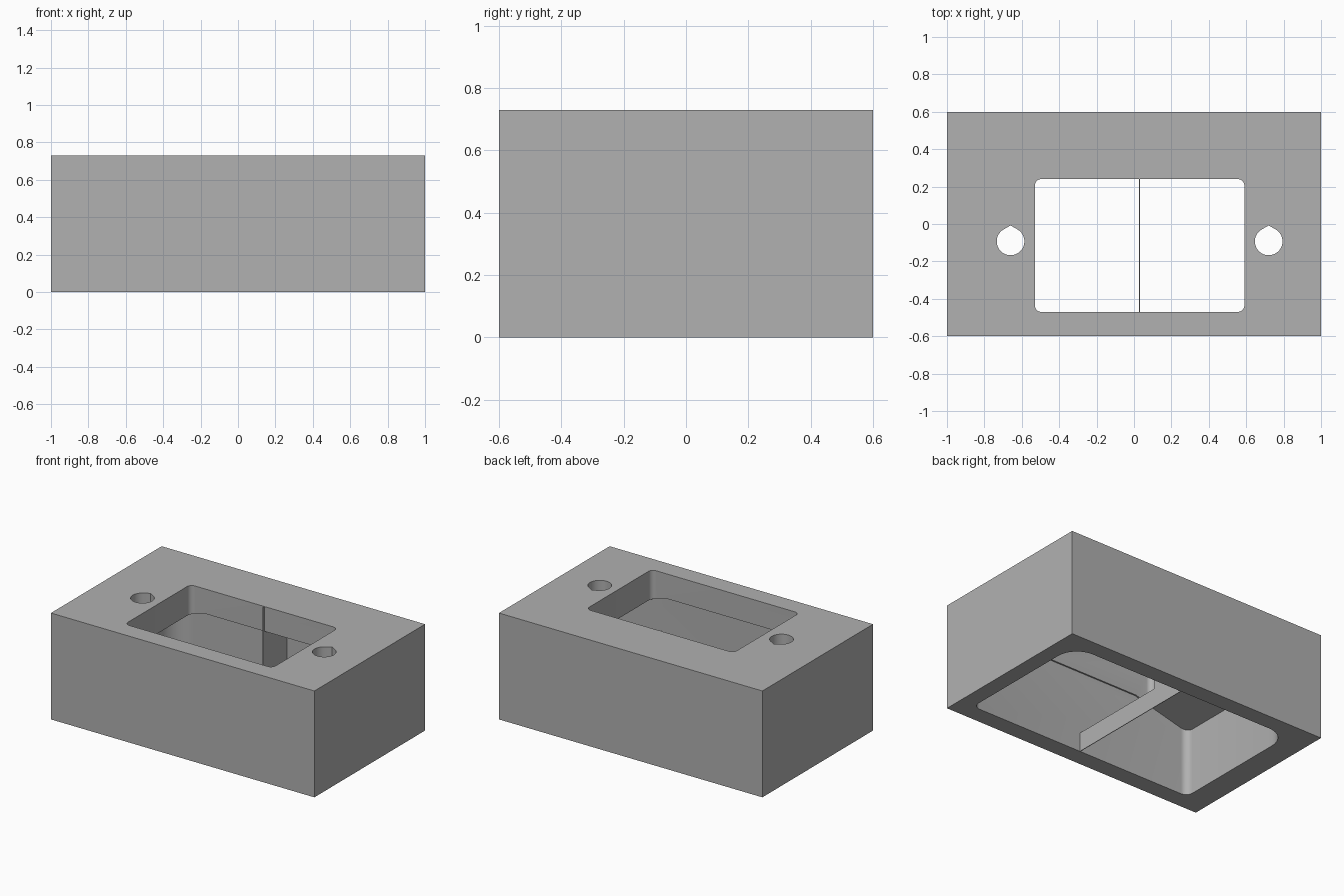
import bpy, bmesh, math
from mathutils import Vector

cube = bpy.data.objects.get("Cube")
if cube:
    bpy.data.objects.remove(cube, do_unlink=True)

HEIGHT, MID_X = 0.73, 0.03      # overall height, centre line of the openings
CEILING = 0.56                  # flat part of the cavity roof

grey = bpy.data.materials.new("plain grey")
grey.use_nodes = True
colour = (0.44, 0.44, 0.44, 1)
grey.diffuse_color = colour
grey.node_tree.nodes["Principled BSDF"].inputs["Base Color"].default_value = colour


def rounded_rect(x0, x1, y0, y1, front_r, back_r, steps=8):
    """Counter-clockwise outline with separate front and back corner radii."""
    corners = [(x1, y0, -1, 1, front_r, -90), (x1, y1, -1, -1, back_r, 0),
               (x0, y1, 1, -1, back_r, 90), (x0, y0, 1, 1, front_r, 180)]
    points = []
    for x, y, sx, sy, r, start in corners:
        for i in range(steps + 1):
            a = math.radians(start + 90 * i / steps)
            points.append((x + sx * r + r * math.cos(a), y + sy * r + r * math.sin(a)))
    return points


def teardrop(cx, cy, r, tip, steps=32):
    """Circle with a shallow point toward the back."""
    half = math.acos(r / tip)
    points = [(cx, cy + tip)]
    for i in range(steps + 1):
        a = math.pi / 2 + half + (2 * math.pi - 2 * half) * i / steps
        points.append((cx + r * math.cos(a), cy + r * math.sin(a)))
    return points


def prism(name, outline, z0, z1, planes=()):
    """Extrude an outline upward and trim it with planes given as (point, normal)."""
    bm = bmesh.new()
    base = bm.faces.new([bm.verts.new((x, y, z0)) for x, y in outline])
    top = bmesh.ops.extrude_face_region(bm, geom=[base])["geom"]
    bmesh.ops.translate(bm, vec=(0, 0, z1 - z0),
                        verts=[v for v in top if isinstance(v, bmesh.types.BMVert)])
    for point, normal in planes:
        bmesh.ops.bisect_plane(bm, geom=bm.verts[:] + bm.edges[:] + bm.faces[:],
                               plane_co=point, plane_no=normal, clear_outer=True)
        bmesh.ops.holes_fill(bm, edges=[e for e in bm.edges if e.is_boundary])
    bmesh.ops.recalc_face_normals(bm, faces=bm.faces)
    mesh = bpy.data.meshes.new(name)
    bm.to_mesh(mesh)
    bm.free()
    mesh.materials.append(grey)
    obj = bpy.data.objects.new(name, mesh)
    bpy.context.collection.objects.link(obj)
    return obj


def cut(target, cutter):
    cutter.hide_render = True
    bpy.context.view_layer.objects.active = target
    mod = target.modifiers.new("cut", "BOOLEAN")
    mod.operation, mod.solver, mod.object = "DIFFERENCE", "EXACT", cutter
    bpy.ops.object.modifier_apply(modifier=mod.name)
    bpy.data.objects.remove(cutter, do_unlink=True)


# Outer block
housing = prism("housing", [(-1, -0.6), (1, -0.6), (1, 0.6), (-1, 0.6)], 0, HEIGHT)

# Hollow underside, with a roof that slopes down toward both ends
slopes = [(Vector((MID_X + s * 0.44, 0, CEILING)), Vector((s * 0.25, 0, 1)).normalized())
          for s in (-1, 1)]
cut(housing, prism("cavity_cutter",
                   rounded_rect(MID_X - 0.86, MID_X + 0.86, -0.48, 0.485, 0.05, 0.15),
                   -0.1, CEILING, slopes))

# Rectangular window through the top
cut(housing, prism("window_cutter",
                   rounded_rect(MID_X - 0.56, MID_X + 0.56, -0.47, 0.24, 0.035, 0.035),
                   0.3, HEIGHT + 0.1))

# Pair of screw holes
for s in (-1, 1):
    cut(housing, prism("screw_cutter", teardrop(MID_X + s * 0.69, -0.093, 0.074, 0.085),
                       0.3, HEIGHT + 0.1))

# Thin L-shaped divider: low strip across the cavity, upright tab at the back
thin = 0.002
strip = [(-0.49, 0), (0.49, 0), (0.49, CEILING), (0.24, CEILING), (0.24, HEIGHT - 0.003),
         (0.228, HEIGHT - 0.003), (0.228, 0.13), (-0.49, 0.13)]
divider = prism("divider", strip, -thin, thin)
for v in divider.data.vertices:
    y, z, x = v.co
    v.co = (MID_X + x, y, z)

# Smooth rounded corners, keep hard edges
bpy.ops.object.select_all(action="DESELECT")
housing.select_set(True)
bpy.context.view_layer.objects.active = housing
bpy.ops.object.shade_smooth_by_angle(angle=math.radians(13))
